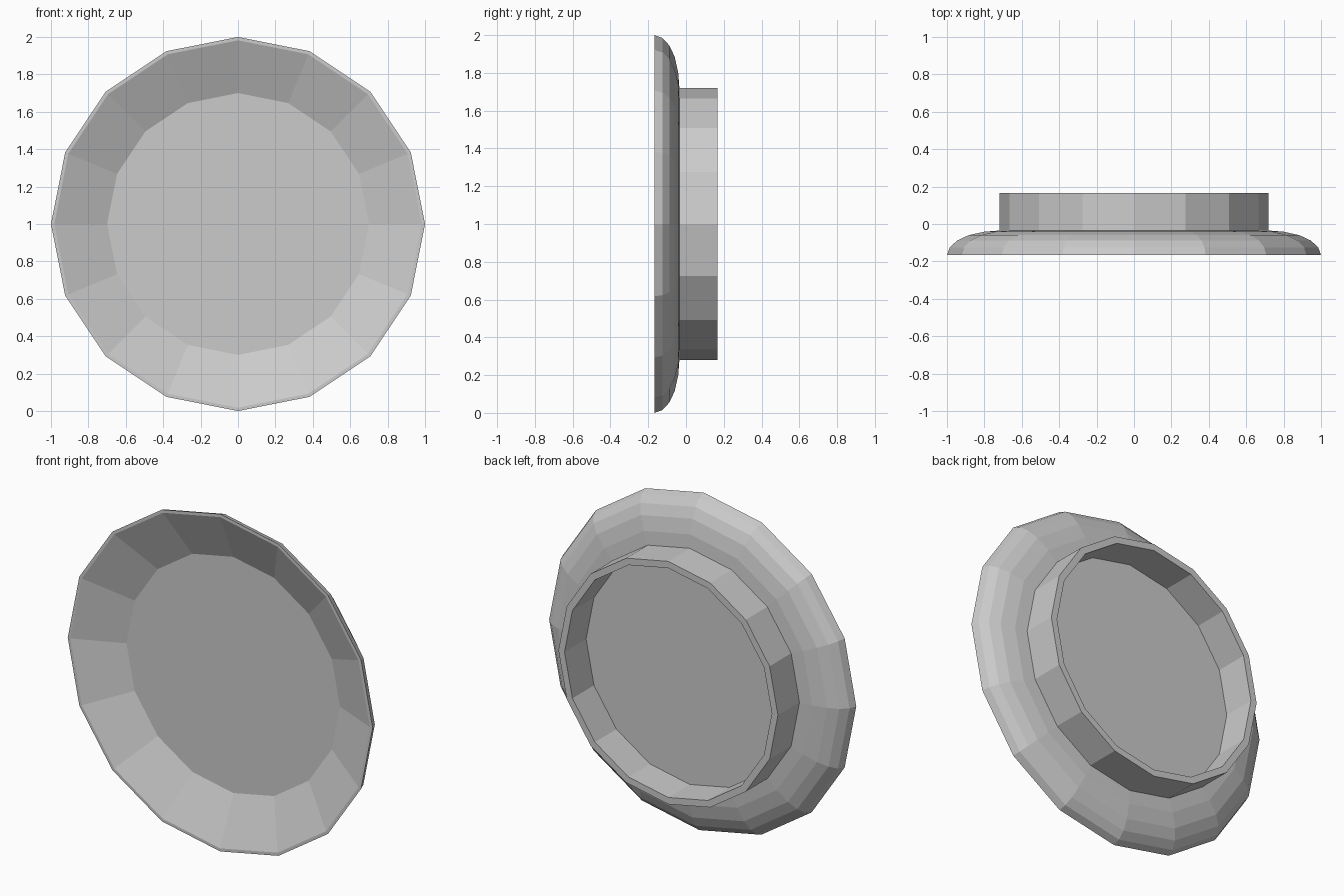
import bpy, bmesh
from math import cos, sin, pi

if "Cube" in bpy.data.objects:
    bpy.data.objects.remove(bpy.data.objects["Cube"])

SIDES = 16
CENTRE_Z = 1.0


def lathe(name, profile, closed=False):
    """Turn (radius, y) points around the y axis; radius 0 makes a pole."""
    bm = bmesh.new()
    rings = []
    for r, y in profile:
        if r == 0:
            rings.append([bm.verts.new((0, y, CENTRE_Z))] * SIDES)
        else:
            rings.append([bm.verts.new((r * cos(2 * pi * i / SIDES), y,
                                        CENTRE_Z + r * sin(2 * pi * i / SIDES)))
                          for i in range(SIDES)])
    pairs = list(zip(rings, rings[1:]))
    if closed:
        pairs.append((rings[-1], rings[0]))
    for a, b in pairs:
        for i in range(SIDES):
            j = (i + 1) % SIDES
            corners = list(dict.fromkeys((a[i], a[j], b[j], b[i])))
            bm.faces.new(corners)
    bmesh.ops.recalc_face_normals(bm, faces=bm.faces)
    mesh = bpy.data.meshes.new(name)
    bm.to_mesh(mesh)
    bm.free()
    obj = bpy.data.objects.new(name, mesh)
    bpy.context.collection.objects.link(obj)
    return obj


# Dish: flat floor, sloped inner wall, thin lip, rounded back
lathe("dish", [(0, -0.045), (0.70, -0.045), (0.982, -0.167), (1.0, -0.167),
               (0.985, -0.125), (0.945, -0.088), (0.885, -0.06),
               (0.80, -0.041), (0.72, -0.035), (0, -0.035)])

# Foot ring: open collar on the back of the dish
lathe("foot_ring", [(0.72, -0.036), (0.72, 0.167), (0.68, 0.167), (0.68, -0.036)],
      closed=True)
